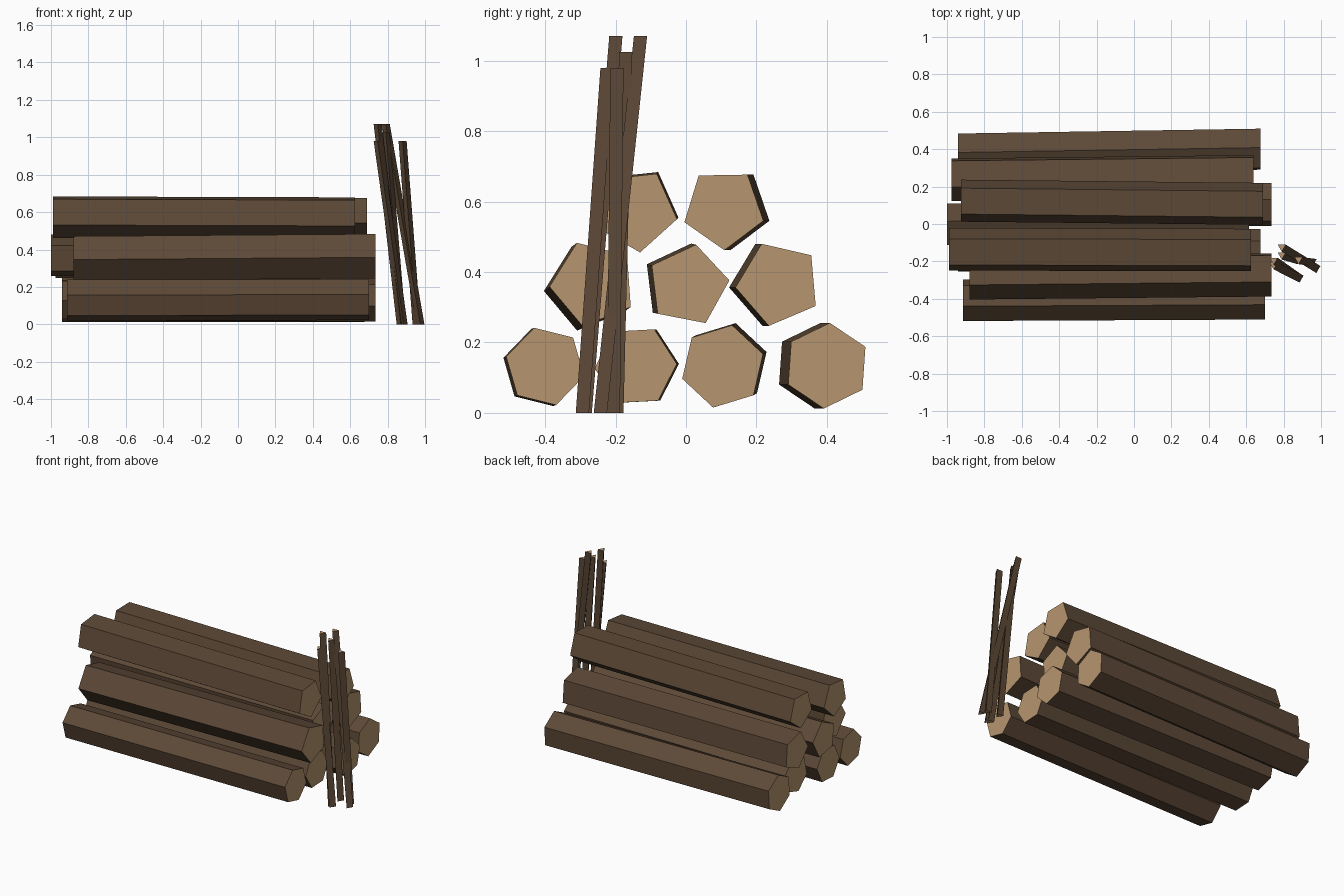
import bpy
import bmesh
from math import cos, sin, radians, tau
from mathutils import Vector

cube = bpy.data.objects.get("Cube")
if cube:
    bpy.data.objects.remove(cube, do_unlink=True)


def make_material(name, color):
    mat = bpy.data.materials.new(name)
    mat.use_nodes = True
    mat.diffuse_color = (*color, 1)
    bsdf = mat.node_tree.nodes["Principled BSDF"]
    bsdf.inputs["Base Color"].default_value = (*color, 1)
    bsdf.inputs["Roughness"].default_value = 0.9
    return mat


bark = make_material("dark bark", (0.11, 0.067, 0.038))
cut_wood = make_material("cut wood", (0.47, 0.305, 0.16))


def prism(name, start, end, u, v, sides, radius, phase):
    """Straight prism between two centres: bark sides and cut-wood ends."""
    bm = bmesh.new()
    rings = []
    for centre in (start, end):
        ring = []
        for i in range(sides):
            a = radians(phase) + tau * i / sides
            ring.append(bm.verts.new(Vector(centre) + radius * (cos(a) * u + sin(a) * v)))
        rings.append(ring)
    for ring in rings:
        bm.faces.new(ring).material_index = 1
    for i in range(sides):
        j = (i + 1) % sides
        bm.faces.new((rings[0][i], rings[0][j], rings[1][j], rings[1][i]))
    bmesh.ops.recalc_face_normals(bm, faces=bm.faces)
    mesh = bpy.data.meshes.new(name)
    bm.to_mesh(mesh)
    bm.free()
    mesh.materials.append(bark)
    mesh.materials.append(cut_wood)
    obj = bpy.data.objects.new(name, mesh)
    bpy.context.collection.objects.link(obj)


X, Y, Z = Vector((1, 0, 0)), Vector((0, 1, 0)), Vector((0, 0, 1))
LOG_LENGTH = 1.615

# Stacked logs: sides, left end x, y, z, radius, phase, skew of the far end in y and z
logs = {
    "bottom_log_1": (6, 0.70, -0.40, 0.132, 0.114, 46, -0.008, -0.003),
    "bottom_log_2": (6, 0.675, -0.143, 0.133, 0.117, 3, 0.006, 0.0),
    "bottom_log_3": (6, 0.735, 0.104, 0.132, 0.12, 17, 0.01, 0.006),
    "bottom_log_4": (6, 0.675, 0.40, 0.134, 0.122, 26, -0.026, 0.0),
    "middle_log_1": (5, 0.735, -0.263, 0.367, 0.125, 112, -0.016, -0.012),
    "middle_log_2": (5, 0.615, 0.006, 0.362, 0.118, 7, -0.014, 0.003),
    "middle_log_3": (5, 0.64, 0.263, 0.367, 0.123, 41, -0.018, 0.0),
    "top_log_1": (5, 0.625, -0.143, 0.575, 0.12, 60, 0.004, 0.005),
    "top_log_2": (5, 0.69, 0.107, 0.58, 0.118, 55, 0.017, 0.0),
}
for name, (sides, x, y, z, radius, phase, dy, dz) in logs.items():
    prism(name, (x, y, z), (x - LOG_LENGTH, y + dy, z + dz), Y, Z, sides, radius, phase)

# Thin leaning sticks: foot x, y, then tip x, y, z
sticks = [
    (0.87, -0.28, 0.747, -0.193, 1.07),
    (0.975, -0.237, 0.79, -0.123, 1.07),
    (0.885, -0.288, 0.747, -0.218, 0.98),
    (0.955, -0.20, 0.88, -0.19, 0.98),
    (0.875, -0.19, 0.79, -0.165, 1.025),
]
for i, (fx, fy, tx, ty, tz) in enumerate(sticks):
    prism(f"leaning_stick_{i + 1}", (fx, fy, 0), (tx, ty, tz), X, Y, 3, 0.025, 30)
